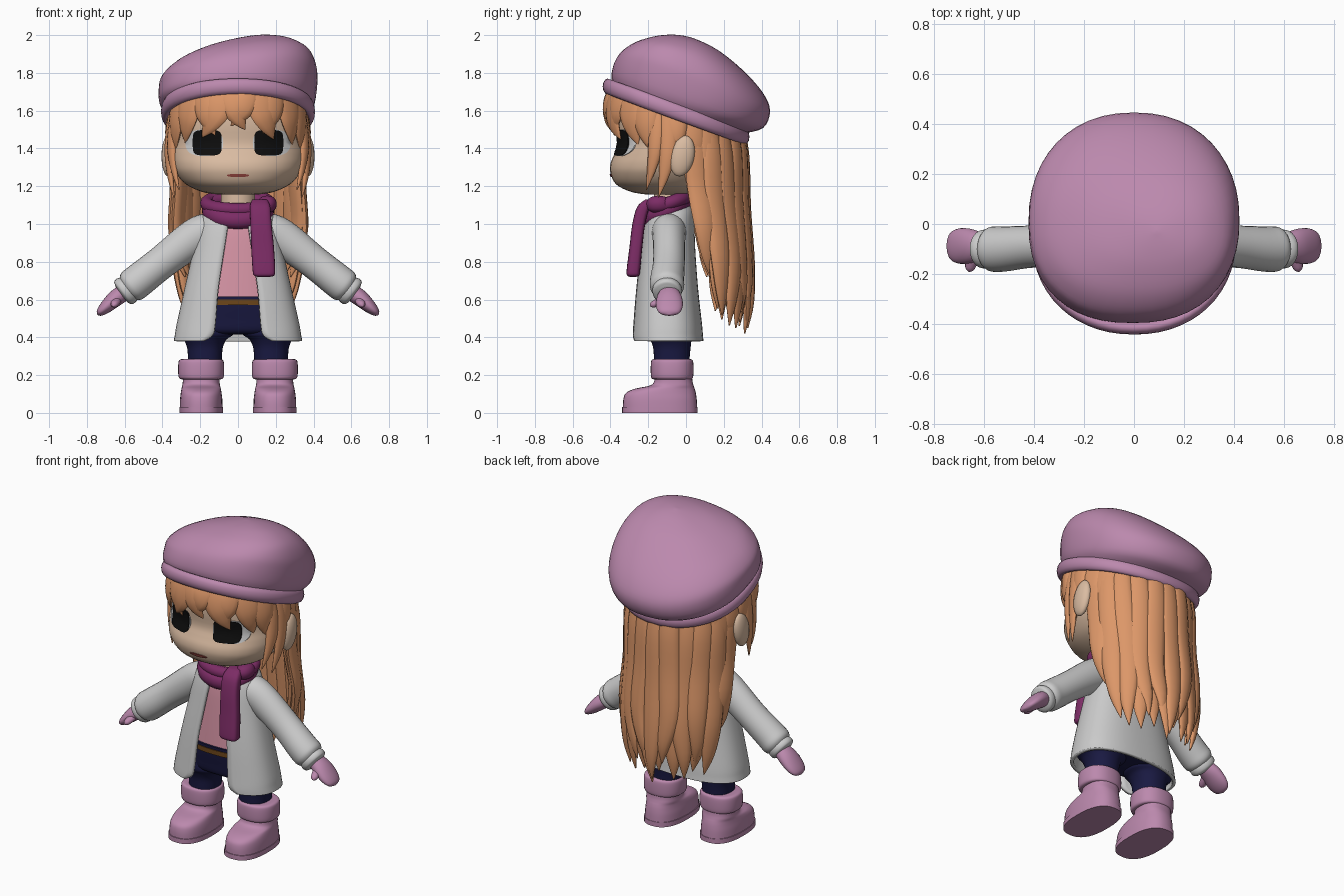
import bpy, bmesh, random
from math import sin, cos, pi, radians, copysign, asin
from mathutils import Vector
from mathutils.bvhtree import BVHTree

if "Cube" in bpy.data.objects:
    bpy.data.objects.remove(bpy.data.objects["Cube"])

random.seed(4)

def mat(name, r, g, b):
    m = bpy.data.materials.new(name)
    m.diffuse_color = (r, g, b, 1)
    m.use_nodes = True
    m.node_tree.nodes["Principled BSDF"].inputs["Base Color"].default_value = m.diffuse_color
    return m

PINK, HAIR = mat("pink", .5, .25, .42), mat("hair", .72, .31, .14)
SKIN, PLUM = mat("skin", .70, .50, .36), mat("plum", .2, .025, .13)
NAVY, SHIRT = mat("navy", .01, .01, .055), mat("shirt", .68, .30, .38)
BLACK, BROWN = mat("black", .004, .004, .004), mat("brown", .15, .06, .01)
LIP = mat("lip", .3, .06, .05)

# ---- helpers ----
def smooth(rows, k=4):
    """Catmull-Rom resampling of rows of numbers."""
    out, n = [], len(rows)
    for i in range(n - 1):
        a, b, c, d = (rows[min(max(j, 0), n - 1)] for j in (i - 1, i, i + 1, i + 2))
        for s in range(k):
            t = s / k
            out.append([.5 * (2 * q + (r - p) * t + (2 * p - 5 * q + 4 * r - u) * t * t
                              + (3 * q - p - 3 * r + u) * t ** 3) for p, q, r, u in zip(a, b, c, d)])
    return out + [list(rows[-1])]

def power(v, e):
    return copysign(abs(v) ** (2 / e), v)

def oval(cx, rx, yf, zf, yb, zb, e=2, a0=0, n=36):
    """Ring from its front and back points; a0 > 0 leaves a gap in front."""
    pts = []
    for i in range(n):
        a = 2 * pi * i / n if not a0 else a0 + (2 * pi - 2 * a0) * i / (n - 1)
        t = .5 - .5 * power(cos(a), e)
        pts.append(Vector((cx + rx * power(sin(a), e), yf + (yb - yf) * t, zf + (zb - zf) * t)))
    return pts

def sweep(rows, out=None, closed=False, n=12):
    """Rings along a path of (x, y, z, half width, half thickness)."""
    P, rings, m = [Vector(r[:3]) for r in rows], [], len(rows)
    for i, r in enumerate(rows):
        nx, pv = (P[(i + 1) % m], P[i - 1]) if closed else (P[min(i + 1, m - 1)], P[max(i - 1, 0)])
        t = (nx - pv).normalized()
        o = Vector(out) if out else Vector((r[0], r[1] + .05, 0))
        side = t.cross(o).normalized()
        o = side.cross(t)
        rings.append([P[i] + side * r[3] * cos(2 * pi * j / n) + o * r[4] * sin(2 * pi * j / n)
                      for j in range(n)])
    return rings

def build(name, lofts, material=None, closed=False, sheet=False):
    """One object made of one or more lofts through rings."""
    V, F = [], []
    for rings in lofts:
        b, n, m = len(V), len(rings[0]), len(rings)
        V += [p for r in rings for p in r]
        for i in range(m if closed else m - 1):
            k = (i + 1) % m
            for j in range(n - 1 if sheet else n):
                l = (j + 1) % n
                F.append((b + i * n + j, b + i * n + l, b + k * n + l, b + k * n + j))
        if not closed and not sheet:
            F.append(tuple(b + j for j in reversed(range(n))))
            F.append(tuple(b + (m - 1) * n + j for j in range(n)))
    me = bpy.data.meshes.new(name)
    me.from_pydata(V, [], F)
    bm = bmesh.new()
    bm.from_mesh(me)
    bmesh.ops.recalc_face_normals(bm, faces=bm.faces)
    bm.to_mesh(me)
    bm.free()
    me.polygons.foreach_set("use_smooth", [True] * len(F))
    me.set_sharp_from_angle(angle=radians(50))
    ob = bpy.data.objects.new(name, me)
    bpy.context.collection.objects.link(ob)
    if material:
        me.materials.append(material)
    return ob

def stack(rows, e=2, cx=0, k=4):
    """Level rings from rows of (z, rx, y front, y back)."""
    return [oval(cx, rx, yf, z, yb, z, e) for z, rx, yf, yb in smooth(rows, k)]

# ---- head, neck, ears ----
head = build("head", [stack([
    (1.155, .10, -.20, .05), (1.17, .19, -.29, .10), (1.21, .275, -.37, .15), (1.27, .33, -.40, .2),
    (1.32, .35, -.40, .23), (1.37, .358, -.38, .24), (1.43, .36, -.362, .25), (1.55, .36, -.37, .26),
    (1.68, .33, -.34, .25), (1.8, .18, -.2, .13)], 2.2)], SKIN)
build("neck", [stack([(1.0, .09, -.17, .0), (1.2, .09, -.17, .0)])], SKIN)
for s in (-1, 1):
    build("ear", [[[Vector((s * (.37 + .035 * sin(a) * cos(b)), -.02 + .065 * sin(a) * sin(b) + .015 * cos(a),
                            1.36 + .108 * cos(a))) for b in [pi * j / 10 for j in range(20)]]
                   for a in [.03 + (pi - .06) * i / 14 for i in range(15)]]], SKIN)

# ---- eyes and mouth laid onto the face ----
bvh = BVHTree.FromPolygons([v.co for v in head.data.vertices], [p.vertices[:] for p in head.data.polygons])
def decal(name, cx, cz, rx, rz, e, lift, material):
    rings = []
    for f, d in ((1, .01), (1, -lift), (.75, -lift), (.5, -lift), (.25, -lift), (.02, -lift)):
        ring = []
        for i in range(32):
            x, z = cx + f * rx * power(cos(pi * i / 16), e), cz + f * rz * power(sin(pi * i / 16), e)
            hit = bvh.ray_cast(Vector((x, -1, z)), Vector((0, 1, 0)))[0]
            ring.append(Vector((x, hit.y + d, z)))
        rings.append(ring)
    build(name, [rings], material)
for s in (-1, 1):
    decal("eye_white", s * .178, 1.43, .1, .07, 2.6, .006, None)
    decal("iris", s * .163, 1.43, .077, .067, 4.5, .011, BLACK)
decal("mouth", 0, 1.257, .06, .009, 2, .006, LIP)

# ---- hair ----
def front_lock(a0, a1, ztip, w, ztop=1.73, k=1, bow=0):
    """Lock hugging the head from angle a0 to a1 (0 = front)."""
    rows = []
    for t, r, wf in ((0, .93, .8), (.3, 1.0, 1), (.55, 1.025, .9), (.75, 1.02, .62), (.9, 1, .3), (1, .98, .03)):
        a = radians(a0 + (a1 - a0) * t * t + bow * sin(pi * t))
        rows.append((.36 * k * r * sin(a), -.04 - .368 * k * r * cos(a), ztop + (ztip - ztop) * t,
                     w * wf, .024 * min(1, wf + .1)))
    return sweep(smooth(rows))

bangs = [front_lock(a, a + d, z, w) for a, d, z, w in (
    (-60, -8, 1.38, .075), (-44, -8, 1.43, .08), (-30, 10, 1.47, .07), (-14, -18, 1.46, .08),
    (-6, 12, 1.5, .07), (8, -14, 1.52, .07), (18, 14, 1.45, .08), (32, -10, 1.48, .07),
    (46, 8, 1.42, .08), (60, 8, 1.38, .075))]
for s in (-1, 1):
    bangs += [front_lock(s * a, s * b, z, w, t, k, s * 5) for a, b, z, w, t, k in (
        (68, 62, 1.18, .045, 1.68, 1), (78, 73, 1.14, .05, 1.67, 1), (84, 82, 1.34, .06, 1.66, .98),
        (96, 104, 1.26, .07, 1.64, .95), (112, 112, 1.15, .07, 1.62, .95))]
build("front_hair", bangs, HAIR)

back = []
for layer, (num, sc, w) in enumerate(((11, 1, .064), (12, .93, .07))):
    for i in range(num):
        u = -1 + 2 * i / (num - 1)
        a = 82 * u
        tip = (.72 if abs(u) > .9 else .44 + .08 * u * u + random.uniform(-.02, .13)) + random.uniform(-.06, .04) * layer
        tip = max(tip, .42)
        rows, sway, bulge = [], random.uniform(-7, 7), random.uniform(-.012, .012)
        for t, x, y0, y, wf in ((0, .31, -.02, .28, .8), (.2, .335, .01, .29, 1), (.45, .33, .03, .28, 1.05),
                                (.7, .34, .065, .265, .95), (.88, .315, .085, .25, .6), (1, .28, .1, .22, .04)):
            b = radians(a + sway * sin(2.5 * pi * t) * t)
            rows.append((x * sc * sin(b), y0 + (y + bulge) * sc * cos(b), 1.6 + (tip - 1.6) * t, w * wf,
                         .029 * min(1, wf + .1)))
        back.append(sweep(smooth(rows)))
build("back_hair", back, HAIR)

# ---- beret, leaning to one side ----
cap = smooth([(0, .37, -.385, 1.735, .31, 1.48), (-.005, .41, -.395, 1.79, .41, 1.51),
              (0, .42, -.38, 1.86, .445, 1.60), (.005, .41, -.345, 1.915, .405, 1.70),
              (.02, .355, -.275, 1.962, .31, 1.81), (.05, .235, -.18, 1.99, .18, 1.915),
              (.08, .1, -.1, 2.0, .06, 1.975), (.09, .005, -.03, 2.0, -.02, 1.998)])
rings = [oval(*r, e=2.25, n=48) for r in cap]
for p in [p for r in rings for p in r]:
    p.z += .11 * (p.x - .1) * min(1, max(0, (p.z - 1.65) / .25))
    p.y -= .02 * (p.x / .42) ** 2
build("beret", [rings], PINK)
band = oval(0, .382, -.415, 1.728, .31, 1.462, 2.15, n=56)
build("beret_band", [sweep([(*p, .042, .026) for p in band], closed=True)], PINK, closed=True)

# ---- coat body, open in front ----
coat_rows = smooth([(1.10, .10, -.15, .01, .04), (1.06, .17, -.19, .03, .045), (.98, .205, -.215, .035, .055),
                    (.85, .23, -.235, .04, .075), (.65, .275, -.26, .055, .105), (.47, .315, -.275, .075, .12),
                    (.41, .325, -.28, .08, .135), (.38, .33, -.28, .083, .18)])
coat = build("coat", [[oval(0, rx, yf, z, yb, z, 2.5, asin((g / rx) ** 1.25), 48)
                       for z, rx, yf, yb, g in coat_rows]], sheet=True)
sol = coat.modifiers.new("thickness", "SOLIDIFY")
sol.thickness, sol.offset = .02, 0

# ---- shirt, belt, trousers ----
build("shirt", [stack([(.58, .235, -.23, .03), (.8, .205, -.215, .02), (1.0, .175, -.195, .01),
                       (1.09, .09, -.15, .0)], 2.4)], SHIRT)
build("belt", [stack([(.57, .24, -.243, .035), (.6, .24, -.243, .035)], 2.4)], BROWN)
build("trouser_top", [stack([(.415, .2, -.15, .02), (.43, .255, -.205, .045), (.5, .265, -.222, .05),
                             (.57, .245, -.235, .035), (.617, .238, -.24, .033)], 2.4)], NAVY)

for s in (-1, 1):
    # trouser leg and boot
    build("trouser_leg", [stack([(.2, .085, -.165, .015), (.3, .09, -.17, .02), (.35, .096, -.175, .025),
                                 (.39, .115, -.19, .03), (.42, .15, -.205, .04), (.48, .11, -.2, .035)],
                                2.2, s * .175)], NAVY)
    build("boot_sole", [stack([(0, .116, -.338, .062), (.03, .116, -.338, .062)], 2.5, s * .195)], PINK)
    build("boot", [stack([(.02, .113, -.334, .06), (.07, .112, -.332, .057), (.105, .108, -.318, .052),
                          (.128, .104, -.27, .046), (.145, .1, -.19, .04), (.17, .097, -.168, .034),
                          (.22, .096, -.165, .03)], 2.4, s * .195)], PINK)
    build("boot_cuff", [stack([(.178, .09, -.155, .01), (.18, .112, -.178, .032), (.2, .121, -.186, .039),
                               (.26, .121, -.186, .039), (.282, .112, -.178, .032), (.285, .08, -.15, .01)],
                              2.3, s * .195)], PINK)
    # sleeve, cuff, mitten
    def arm(rows):
        return [sweep(smooth([(s * x, y, z, w, t) for x, y, z, w, t in rows]), (0, 1, 0), n=24)]
    build("sleeve", arm([(.10, -.09, .99, .075, .08), (.17, -.09, .96, .097, .09), (.25, -.09, .915, .098, .086),
                         (.4, -.09, .80, .088, .084), (.52, -.10, .705, .09, .09), (.565, -.10, .67, .088, .09),
                         (.585, -.10, .655, .07, .075)]))
    build("sleeve_cuff", arm([(.57, -.1, .667, .055, .055), (.58, -.1, .659, .074, .074),
                              (.595, -.1, .646, .08, .078), (.61, -.1, .634, .074, .072),
                              (.618, -.1, .628, .05, .05)]))
    build("mitten", arm([(.60, -.09, .64, .045, .05), (.65, -.088, .605, .044, .068), (.70, -.088, .56, .034, .07),
                         (.733, -.088, .53, .02, .05), (.745, -.088, .52, .003, .006)]), PINK)
    build("thumb", [sweep(smooth([(s * .635, -.11, .605, .022, .022), (s * .648, -.15, .585, .024, .02),
                                  (s * .656, -.178, .572, .018, .016), (s * .66, -.19, .565, .002, .002)]),
                          (0, 0, 1))], PINK)

# ---- scarf: two wraps, knot and hanging tail ----
for rx, yf, zf, yb, zb, w in ((.155, -.205, 1.02, .0, 1.13, .046), (.165, -.19, 1.075, .01, 1.145, .036)):
    build("scarf_wrap", [sweep([(*p, w, .036) for p in oval(0, rx, yf, zf, yb, zb)], closed=True)],
          PLUM, closed=True)
build("scarf_knot", [stack([(1.055, .005, -.16, -.15), (1.075, .04, -.2, -.09), (1.11, .05, -.21, -.08),
                            (1.14, .035, -.19, -.1), (1.15, .005, -.15, -.14)], cx=.155)], PLUM)
tail = smooth([(.115, -.185, 1.13, .04, .03), (.117, -.225, 1.09, .054, .034), (.122, -.25, 1.0, .056, .034),
               (.13, -.265, .88, .06, .034), (.137, -.278, .76, .06, .036), (.138, -.28, .728, .054, .032),
               (.138, -.28, .72, .03, .015)])
build("scarf_tail", [[[Vector((x + w * power(cos(pi * j / 12), 3.5), y + t * power(sin(pi * j / 12), 3.5), z))
                       for j in range(24)] for x, y, z, w, t in tail]], PLUM)
